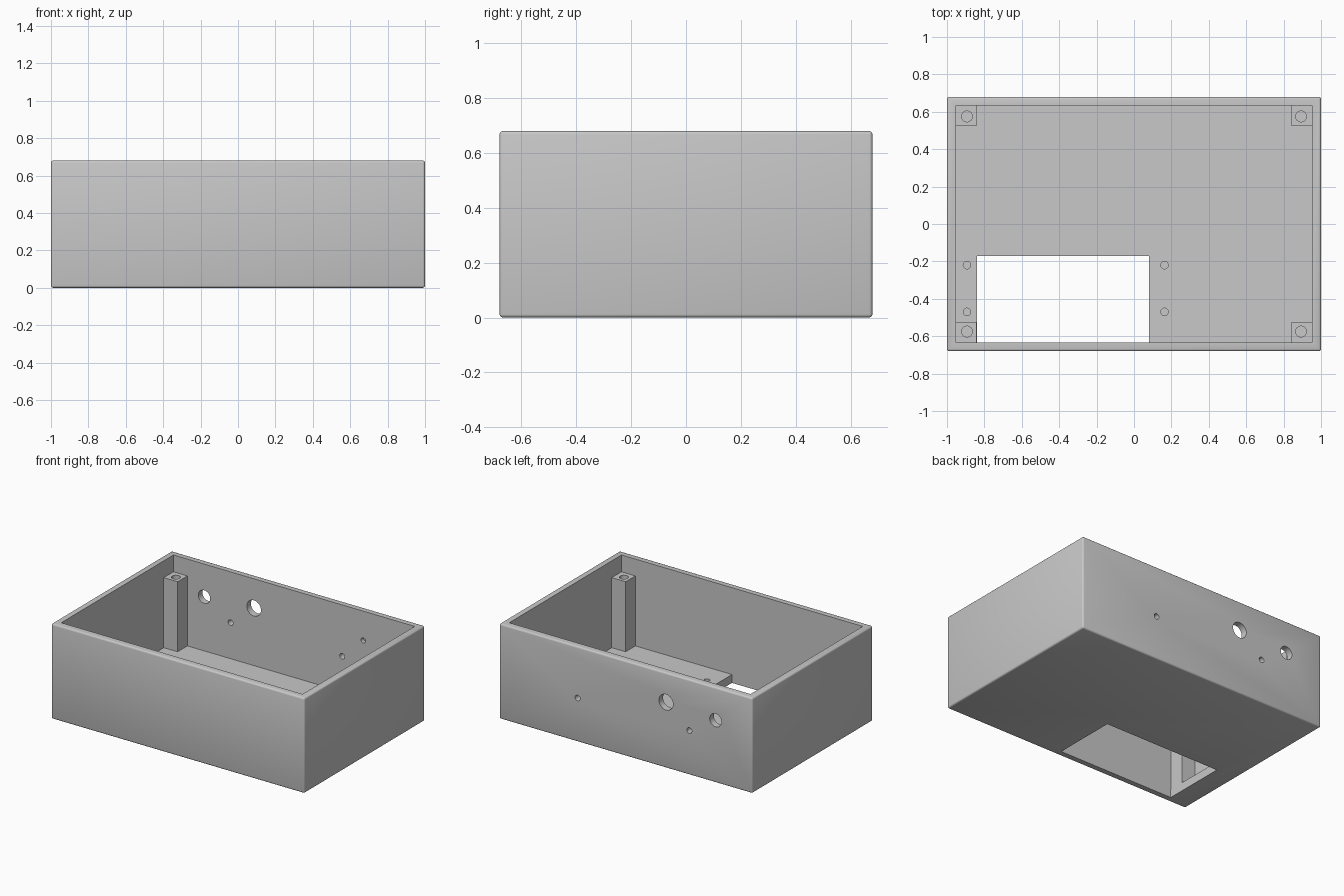
import bpy, bmesh
from mathutils import Matrix, Vector

cube = bpy.data.objects.get("Cube")
if cube:
    bpy.data.objects.remove(cube, do_unlink=True)

# Main dimensions
L, W, H = 2.0, 1.36, 0.68
WALL, FLOOR = 0.047, 0.06
IX, IY = L / 2 - WALL, W / 2 - WALL
POST, POST_TOP = 0.11, 0.56

grey = bpy.data.materials.new("plain grey")
grey.use_nodes = True
grey.diffuse_color = (0.58, 0.58, 0.58, 1)
grey.node_tree.nodes["Principled BSDF"].inputs["Base Color"].default_value = (0.58, 0.58, 0.58, 1)


def add_object(name, bm):
    mesh = bpy.data.meshes.new(name)
    bm.to_mesh(mesh)
    bm.free()
    mesh.materials.append(grey)
    obj = bpy.data.objects.new(name, mesh)
    bpy.context.collection.objects.link(obj)
    return obj


def box(name, low, high):
    low, high = Vector(low), Vector(high)
    bm = bmesh.new()
    bmesh.ops.create_cube(bm, size=1, matrix=Matrix.Translation((low + high) / 2)
                          @ Matrix.Diagonal((*(high - low), 1)))
    return add_object(name, bm)


def rod(name, centre, radius, depth, axis="Z"):
    bm = bmesh.new()
    turn = Matrix.Rotation(1.570796, 4, "X") if axis == "Y" else Matrix()
    bmesh.ops.create_cone(bm, cap_ends=True, segments=32, radius1=radius, radius2=radius,
                          depth=depth, matrix=Matrix.Translation(centre) @ turn)
    return add_object(name, bm)


def apply_modifiers(obj):
    bpy.context.view_layer.update()
    mesh = bpy.data.meshes.new_from_object(
        obj.evaluated_get(bpy.context.evaluated_depsgraph_get()))
    obj.modifiers.clear()
    obj.data = mesh


def cut(obj, cutters):
    for cutter in cutters:
        mod = obj.modifiers.new("cut", "BOOLEAN")
        mod.operation, mod.solver, mod.object = "DIFFERENCE", "EXACT", cutter
    apply_modifiers(obj)
    for cutter in cutters:
        bpy.data.objects.remove(cutter, do_unlink=True)


# Open case with softly rounded outer edges
case = box("case", (-L / 2, -W / 2, 0), (L / 2, W / 2, H))
bevel = case.modifiers.new("rounding", "BEVEL")
bevel.width, bevel.segments = 0.012, 3
apply_modifiers(case)
cutters = [box("cavity_cutter", (-IX, -IY, FLOOR), (IX, IY, H + 0.1)),
           box("window_cutter", (-0.84, -IY, -0.1), (0.08, -0.172, FLOOR + 0.1))]

# Round openings through the back wall
for x, z, r in ((0.38, 0.313, 0.02), (-0.318, 0.47, 0.056),
                (-0.502, 0.317, 0.02), (-0.71, 0.446, 0.047)):
    cutters.append(rod("wall_hole_cutter", (x, W / 2 - WALL / 2, z), r, WALL * 2, "Y"))
# Blind hole inside the back wall
cutters.append(rod("blind_hole_cutter", (0.546, IY, 0.47), 0.018, 0.06, "Y"))
# Blind screw holes in the floor around the window
for x in (-0.893, 0.163):
    for y in (-0.22, -0.47):
        cutters.append(rod("floor_hole_cutter", (x, y, FLOOR), 0.02, 0.08))
cut(case, cutters)

# Corner screw posts
objects = [case]
for sx, side in ((-1, "right"), (1, "left")):
    for sy, end in ((-1, "front"), (1, "back")):
        xs = sorted((sx * (IX + 0.002), sx * (IX - POST)))
        ys = sorted((sy * (IY + 0.002), sy * (IY - POST)))
        post = box(f"{end}_{side}_post", (xs[0], ys[0], FLOOR - 0.002), (xs[1], ys[1], POST_TOP))
        cut(post, [rod("screw_hole_cutter", (sx * 0.893, sy * 0.575, POST_TOP), 0.029, 0.5)])
        objects.append(post)

# Smooth the round parts while keeping corners sharp
bpy.ops.object.select_all(action="DESELECT")
for obj in objects:
    obj.select_set(True)
bpy.context.view_layer.objects.active = case
bpy.ops.object.shade_smooth_by_angle(angle=0.6)
